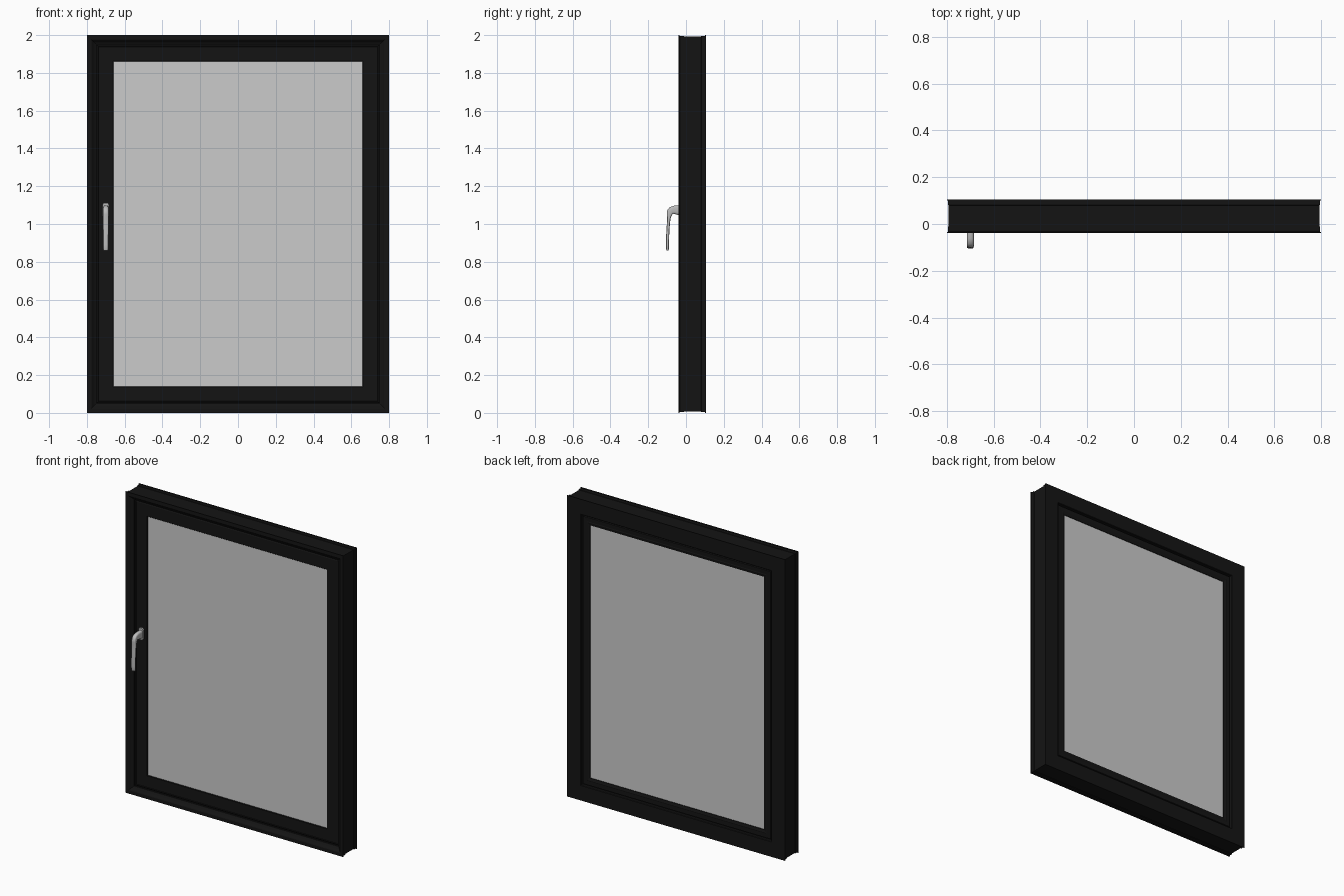
import bpy, bmesh, math
from mathutils import Vector

if "Cube" in bpy.data.objects:
    bpy.data.objects.remove(bpy.data.objects["Cube"])

def material(name, col):
    m = bpy.data.materials.new(name)
    m.diffuse_color = col
    m.use_nodes = True
    m.node_tree.nodes["Principled BSDF"].inputs["Base Color"].default_value = m.diffuse_color
    return m

BLACK = material("black_profile", (0.007, 0.007, 0.007, 1))
GLASS = material("glass", (0.55, 0.55, 0.55, 0.35))
METAL = material("handle_metal", (0.5, 0.5, 0.5, 1))

def finish(name, bm, mat, smooth=False):
    bmesh.ops.recalc_face_normals(bm, faces=bm.faces)
    me = bpy.data.meshes.new(name)
    bm.to_mesh(me)
    bm.free()
    ob = bpy.data.objects.new(name, me)
    bpy.context.collection.objects.link(ob)
    me.materials.append(mat)
    if smooth:
        bpy.context.view_layer.objects.active = ob
        ob.select_set(True)
        bpy.ops.object.shade_smooth_by_angle(angle=math.radians(40))
        ob.select_set(False)
    return ob

def bridge(bm, rings, closed):
    n = len(rings)
    for i in range(n if closed else n - 1):
        a, b = rings[i], rings[(i + 1) % n]
        for j in range(len(a)):
            k = (j + 1) % len(a)
            bm.faces.new((a[j], a[k], b[k], b[j]))

# mitred rectangular ring from a profile of (inset from outer edge, y)
def mitred_frame(name, profile):
    bm = bmesh.new()
    rings = []
    for sx, sz in ((-1, -1), (1, -1), (1, 1), (-1, 1)):
        rings.append([bm.verts.new((sx * (0.8 - w), y, 1 + sz * (1 - w))) for w, y in profile])
    bridge(bm, rings, True)
    return finish(name, bm, BLACK)

def box(name, lo, hi, mat, bevel=0):
    bm = bmesh.new()
    bmesh.ops.create_cube(bm, size=1)
    for v in bm.verts:
        v.co = Vector([(l + h) / 2 + c * (h - l) for c, l, h in zip(v.co, lo, hi)])
    if bevel:
        edges = [e for e in bm.edges if abs(e.verts[0].co.y - e.verts[1].co.y) > 1e-4]
        bmesh.ops.bevel(bm, geom=edges, offset=bevel, segments=5, profile=0.5, affect='EDGES')
    return finish(name, bm, mat, bevel > 0)

# fixed outer frame with a shallow channel round its outside
mitred_frame("outer_frame", [
    (0, -0.039), (0.022, -0.039), (0.026, -0.037), (0.030, -0.033), (0.036, -0.026),
    (0.045, -0.020), (0.050, -0.018), (0.050, 0.085), (0.102, 0.085), (0.102, 0.102),
    (0.099, 0.105), (0, 0.105), (0, 0.101), (0.004, 0.100), (0.004, 0.081), (0.007, 0.080),
    (0.007, -0.010), (0.004, -0.011), (0.004, -0.033), (0, -0.034)])

# opening sash, set back from the front of the frame
mitred_frame("sash", [
    (0.052, -0.010), (0.060, -0.014), (0.062, -0.010), (0.138, -0.010), (0.141, -0.007),
    (0.141, 0.004), (0.150, 0.004), (0.150, 0.086), (0.146, 0.096), (0.112, 0.097),
    (0.108, 0.090), (0.108, 0.082), (0.052, 0.082)])

# rubber seal on the back of the glass
mitred_frame("glazing_seal", [
    (0.138, 0.086), (0.161, 0.086), (0.161, 0.094), (0.144, 0.098), (0.138, 0.096)])

# glazing unit
box("glass_pane", (-0.661, -0.004, 0.139), (0.661, 0.090, 1.861), GLASS)

# handle base plate
HX = -0.70
box("handle_base", (HX - 0.017, -0.022, 1.035), (HX + 0.017, -0.009, 1.112), METAL, 0.013)

# handle lever: rounded sections along a bent path (y, z, half width, half thickness)
path = [(-0.012, 1.072, 0.015, 0.026), (-0.040, 1.073, 0.015, 0.025), (-0.062, 1.075, 0.015, 0.022),
        (-0.076, 1.072, 0.015, 0.020), (-0.084, 1.063, 0.015, 0.018), (-0.089, 1.048, 0.015, 0.013),
        (-0.091, 1.030, 0.015, 0.009), (-0.094, 0.990, 0.0145, 0.008), (-0.097, 0.940, 0.014, 0.008),
        (-0.0975, 0.890, 0.014, 0.0075), (-0.098, 0.865, 0.0135, 0.007), (-0.098, 0.859, 0.011, 0.005)]
bm = bmesh.new()
rings, N = [], 20
for i, (y, z, hw, ht) in enumerate(path):
    p, q = path[max(i - 1, 0)], path[min(i + 1, len(path) - 1)]
    t = Vector((0, q[0] - p[0], q[1] - p[1])).normalized()
    side = Vector((0, -t.z, t.y))
    ring = []
    for k in range(N):
        a = 2 * math.pi * k / N
        c, s = math.cos(a), math.sin(a)
        u = math.copysign(abs(c) ** 0.6, c) * hw
        v = math.copysign(abs(s) ** 0.6, s) * ht
        ring.append(bm.verts.new(Vector((HX + u, y, z)) + side * v))
    rings.append(ring)
bridge(bm, rings, False)
bm.faces.new(rings[0])
bm.faces.new(rings[-1])
finish("handle_lever", bm, METAL, True)
